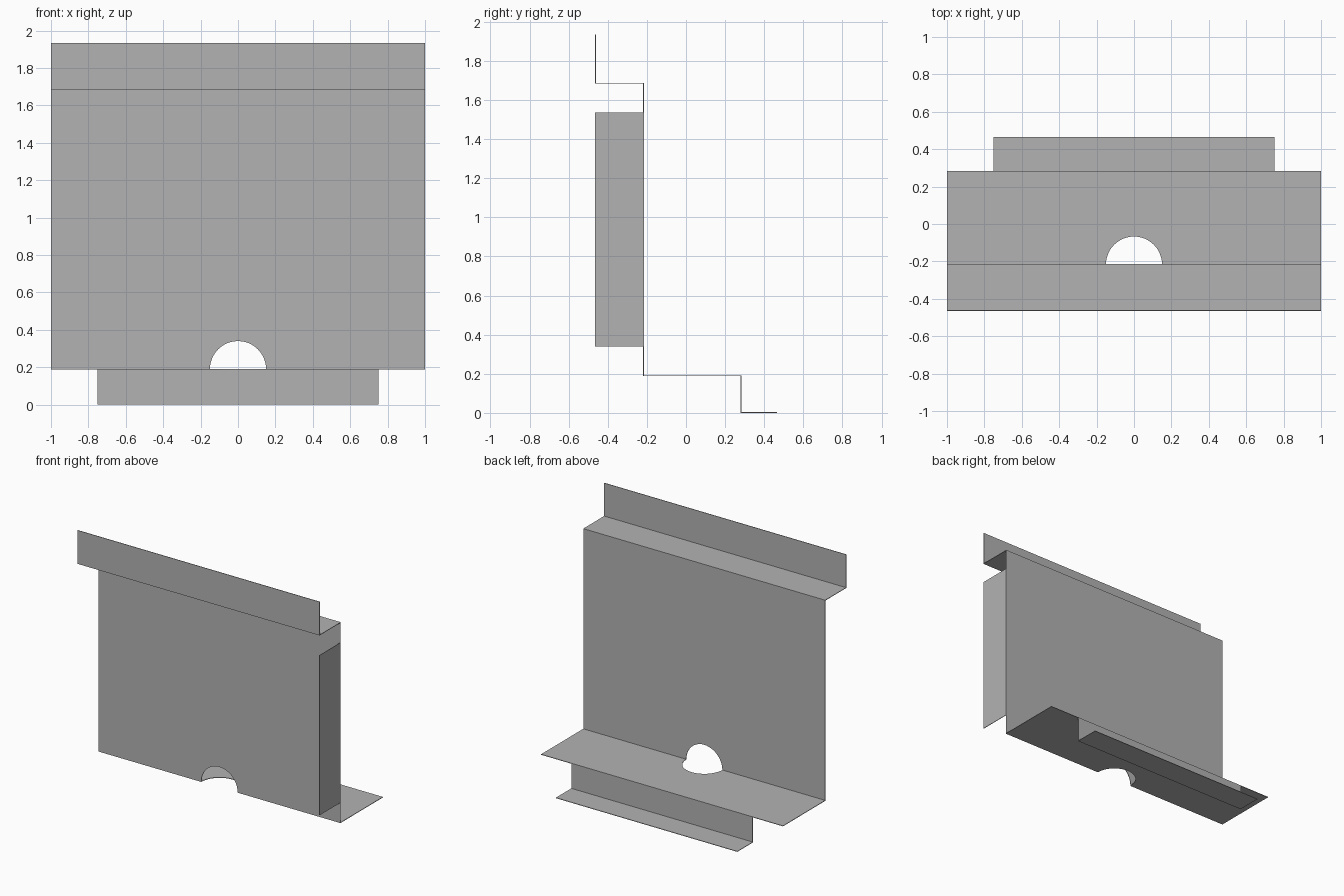
import bpy
import bmesh
import math

cube = bpy.data.objects.get("Cube")
if cube:
    bpy.data.objects.remove(cube, do_unlink=True)

T = 0.004            # sheet thickness
H = T / 2
HALF = 1.0           # half width of the main sheet
FOOT = 0.75          # half width of the foot
FRONT, PANEL, STEP, BACK = -0.465, -0.217, 0.283, 0.465
SHELF, LEDGE, TOP = 0.19, 1.686, 1.935
HOLE = 0.15

steel = bpy.data.materials.new("plain_grey")
steel.use_nodes = True
grey = (0.45, 0.45, 0.45, 1)
steel.diffuse_color = grey
steel.node_tree.nodes["Principled BSDF"].inputs["Base Color"].default_value = grey


def sheet(name, outlines):
    """Join flat outlines along shared edges and give them thickness."""
    bm = bmesh.new()
    for outline in outlines:
        bm.faces.new([bm.verts.new(p) for p in outline])
    bmesh.ops.remove_doubles(bm, verts=bm.verts, dist=0.0005)
    bmesh.ops.recalc_face_normals(bm, faces=bm.faces)
    mesh = bpy.data.meshes.new(name)
    bm.to_mesh(mesh)
    bm.free()
    mesh.materials.append(steel)
    obj = bpy.data.objects.new(name, mesh)
    bpy.context.collection.objects.link(obj)
    solid = obj.modifiers.new("thickness", "SOLIDIFY")
    solid.thickness = T
    solid.offset = 0
    solid.use_even_offset = True
    return obj


def strip(half, start, end):
    """Rectangle across x between two (y, z) profile points."""
    return [(-half, *start), (half, *start), (half, *end), (-half, *end)]


def notched(place, far):
    """Rectangle with a half-round notch in the edge on the fold."""
    arc = [math.pi * i / 24 for i in range(25)]
    notch = [(-HOLE * math.cos(a), HOLE * math.sin(a)) for a in arc]
    flat = [(-HALF, 0)] + notch + [(HALF, 0), (HALF, far), (-HALF, far)]
    return [place(u, v) for u, v in flat]


# Main bent sheet: upright lip, ledge, tall panel and shelf
sheet("main_sheet", [
    strip(HALF, (FRONT + H, TOP), (FRONT + H, LEDGE)),
    strip(HALF, (FRONT + H, LEDGE), (PANEL, LEDGE)),
    notched(lambda u, v: (u, PANEL, SHELF + v), LEDGE - SHELF),
    notched(lambda u, v: (u, PANEL + v, SHELF), STEP - PANEL),
])

# Narrower foot: drop below the shelf edge and a flat tab behind it
sheet("foot_bracket", [
    strip(FOOT, (STEP - H, SHELF), (STEP - H, H)),
    strip(FOOT, (STEP - H, H), (BACK, H)),
])

# Side flange folded forward from the panel's left edge
X = HALF - H
sheet("side_flange", [[
    (X, PANEL, 0.34), (X, PANEL, 1.535),
    (X, FRONT, 1.535), (X, FRONT, 0.34),
]])
